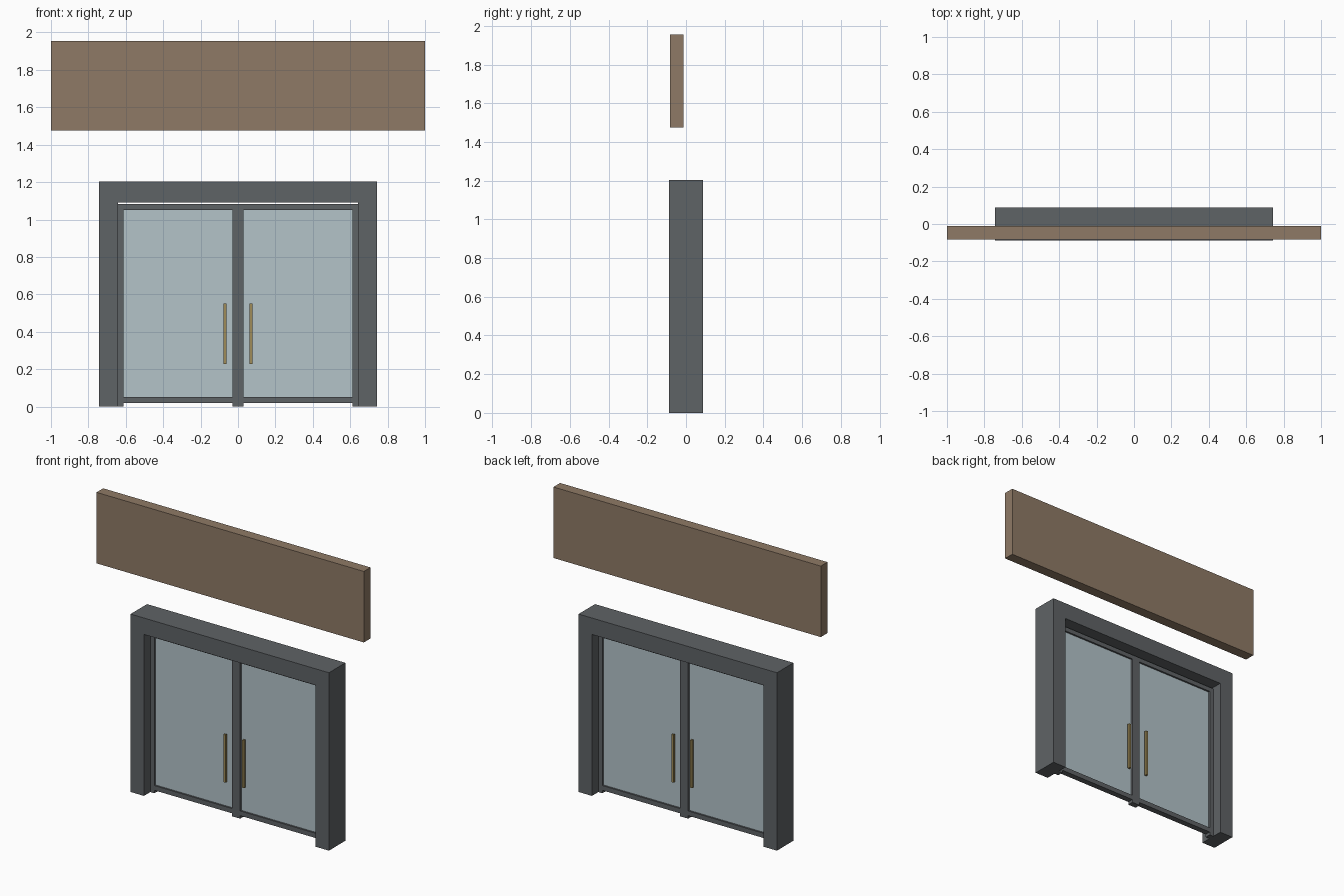
import bpy
import bmesh

cube = bpy.data.objects.get("Cube")
if cube:
    bpy.data.objects.remove(cube, do_unlink=True)


def material(name, rgb):
    # Convert display colour (0-255) to linear
    col = [((c / 255 + 0.055) / 1.055) ** 2.4 for c in rgb] + [1.0]
    mat = bpy.data.materials.new(name)
    mat.use_nodes = True
    mat.diffuse_color = col
    mat.node_tree.nodes["Principled BSDF"].inputs["Base Color"].default_value = col
    return mat


METAL = material("dark grey metal", (95, 99, 102))
PANEL = material("brown panel", (143, 122, 102))
GLASS = material("pale blue glass", (180, 196, 201))
BRASS = material("brass", (160, 140, 88))


def finish(name, bm, mat):
    bmesh.ops.recalc_face_normals(bm, faces=bm.faces)
    mesh = bpy.data.meshes.new(name)
    bm.to_mesh(mesh)
    bm.free()
    mesh.materials.append(mat)
    obj = bpy.data.objects.new(name, mesh)
    bpy.context.collection.objects.link(obj)
    return obj


def box(name, x, y, z, mat):
    """Box from (min, max) ranges on each axis."""
    bm = bmesh.new()
    bmesh.ops.create_cube(bm, size=1)
    for v in bm.verts:
        v.co = [r[0] if c < 0 else r[1] for c, r in zip(v.co, (x, y, z))]
    return finish(name, bm, mat)


def extrude_profile(name, points, half_depth, mat):
    """Outline in x, z pushed through y."""
    bm = bmesh.new()
    face = bm.faces.new([bm.verts.new((x, -half_depth, z)) for x, z in points])
    new = bmesh.ops.extrude_face_region(bm, geom=[face])["geom"]
    verts = [g for g in new if isinstance(g, bmesh.types.BMVert)]
    bmesh.ops.translate(bm, verts=verts, vec=(0, 2 * half_depth, 0))
    return finish(name, bm, mat)


# Outer portal: two jambs and a header in one piece
OUT, INN, TOP, HEAD = 0.742, 0.642, 1.203, 1.092
extrude_profile("portal_frame",
                [(-OUT, 0), (-OUT, TOP), (OUT, TOP), (OUT, 0),
                 (INN, 0), (INN, HEAD), (-INN, HEAD), (-INN, 0)], 0.088, METAL)

# Sign panel above the entrance
box("sign_panel", (-1, 1), (-0.083, -0.012), (1.475, 1.955), PANEL)

# Door framing
STILE, POST, DOOR_TOP, DEPTH = 0.612, 0.03, 1.082, (-0.02, 0.02)
box("centre_post", (-POST, POST), DEPTH, (0, DOOR_TOP), METAL)

for side, s in (("left", 1), ("right", -1)):
    def span(a, b):
        return tuple(sorted((s * a, s * b)))

    box(side + "_stile", span(STILE, INN), DEPTH, (0, DOOR_TOP), METAL)
    box(side + "_top_rail", span(POST, STILE), DEPTH, (1.052, DOOR_TOP), METAL)
    box(side + "_bottom_rail", span(POST, STILE), DEPTH, (0.02, 0.052), METAL)
    box(side + "_glass", span(POST, STILE), (-0.008, 0.008), (0.052, 1.052), GLASS)
    # Pull bars on both faces of the door
    for face, y in (("front", (-0.045, -0.03)), ("back", (0.03, 0.045))):
        box(side + "_" + face + "_handle", span(0.062, 0.078), y, (0.228, 0.55), BRASS)
